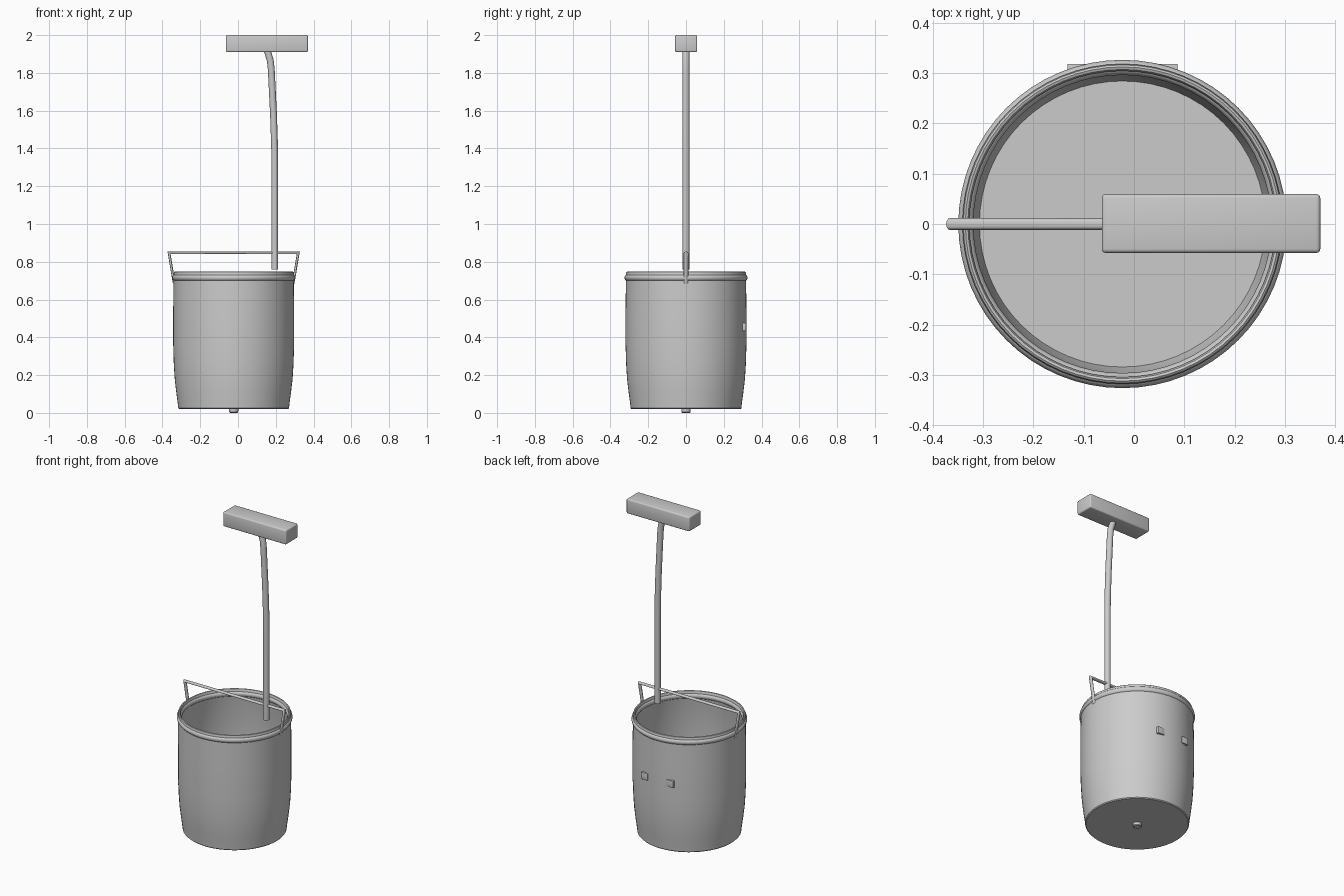
import bpy, bmesh, math
from mathutils import Vector

if "Cube" in bpy.data.objects:
    bpy.data.objects.remove(bpy.data.objects["Cube"])

CX = -0.023  # bucket axis

grey = bpy.data.materials.new("plain grey")
grey.diffuse_color = (0.6, 0.6, 0.6, 1)
grey.use_nodes = True
grey.node_tree.nodes["Principled BSDF"].inputs["Base Color"].default_value = grey.diffuse_color


def finish(name, bm, angle=35):
    bmesh.ops.recalc_face_normals(bm, faces=bm.faces)
    mesh = bpy.data.meshes.new(name)
    bm.to_mesh(mesh)
    bm.free()
    mesh.materials.append(grey)
    ob = bpy.data.objects.new(name, mesh)
    bpy.context.collection.objects.link(ob)
    bpy.ops.object.select_all(action='DESELECT')
    ob.select_set(True)
    bpy.context.view_layer.objects.active = ob
    bpy.ops.object.shade_smooth_by_angle(angle=math.radians(angle))
    return ob


def lathe(name, profile, steps=64, closed=False):
    """Spin (radius, z) points about the bucket axis."""
    bm = bmesh.new()
    verts = [bm.verts.new((CX + r, 0, z)) for r, z in profile]
    pairs = list(zip(verts, verts[1:]))
    if closed:
        pairs.append((verts[-1], verts[0]))
    edges = [bm.edges.new(p) for p in pairs]
    bmesh.ops.spin(bm, geom=verts + edges, cent=(CX, 0, 0), axis=(0, 0, 1),
                   angle=math.tau, steps=steps, use_duplicate=False)
    bmesh.ops.remove_doubles(bm, verts=bm.verts, dist=1e-4)
    return finish(name, bm)


def box(name, center, size, bevel=0.0):
    bm = bmesh.new()
    bmesh.ops.create_cube(bm, size=1)
    for v in bm.verts:
        v.co = Vector(center) + Vector([a * b for a, b in zip(v.co, size)])
    if bevel:
        bmesh.ops.bevel(bm, geom=bm.edges[:], offset=bevel, segments=3,
                        profile=0.5, affect='EDGES')
    return finish(name, bm)


def tube(name, path, radii, sides=16):
    """Sweep an ellipse (in-plane radius, y radius) along (x, z) points."""
    bm = bmesh.new()
    pts = [Vector(p) for p in path]
    rings = []
    for i, p in enumerate(pts):
        a = (p - pts[i - 1]).normalized() if i else None
        b = (pts[i + 1] - p).normalized() if i < len(pts) - 1 else None
        t = (a + b).normalized() if a and b else (a or b)
        n = Vector((t.y, -t.x))
        miter = 1 / max(0.5, t.dot(a or b))
        ring = []
        for k in range(sides):
            ang = math.tau * k / sides
            q = p + n * (math.cos(ang) * radii[0] * miter)
            ring.append(bm.verts.new((q.x, math.sin(ang) * radii[1], q.y)))
        rings.append(ring)
    for r0, r1 in zip(rings, rings[1:]):
        for k in range(sides):
            j = (k + 1) % sides
            bm.faces.new((r0[k], r0[j], r1[j], r1[k]))
    bm.faces.new(rings[0])
    bm.faces.new(rings[-1])
    return finish(name, bm, 50)


# Bucket: outer wall up, over the lip, and down inside to the floor
lathe("bucket", [
    (0, 0.02), (0.288, 0.02), (0.293, 0.025), (0.297, 0.06), (0.304, 0.11),
    (0.312, 0.18), (0.317, 0.26), (0.320, 0.36), (0.320, 0.55), (0.318, 0.71),
    (0.318, 0.738), (0.316, 0.745), (0.312, 0.748), (0.307, 0.746),
    (0.304, 0.740), (0.304, 0.71), (0.310, 0.69), (0.311, 0.36), (0.308, 0.26),
    (0.303, 0.18), (0.296, 0.11), (0.289, 0.06), (0.284, 0.035), (0, 0.035)])

# Rolled bead under the lip
lathe("rim_bead", [(0.311 + 0.015 * math.cos(a), 0.716 + 0.017 * math.sin(a))
                   for a in [math.tau * k / 12 for k in range(12)]], closed=True)

# Small nub under the base
lathe("base_nub", [(0, 0), (0.019, 0), (0.024, 0.004), (0.025, 0.022), (0, 0.022)], 24)

# Bail handle: flat top bar and two legs that lean in to the rim
tube("bail_handle", [(CX - 0.314, 0.685), (CX - 0.319, 0.71), (CX - 0.342, 0.847),
                     (CX + 0.342, 0.847), (CX + 0.319, 0.71), (CX + 0.314, 0.685)],
     (0.007, 0.012), 12)

# Two small tabs on the back wall
for side, label in ((-1, "left"), (1, "right")):
    box(f"back_tab_{label}", (CX + side * 0.087, 0.308, 0.455),
        (0.045, 0.020, 0.042), 0.002)

# Long bent rod with its grip
tube("ladle_rod", [(0.195, 0.758), (0.195, 1.10), (0.195, 1.30), (0.194, 1.40),
                   (0.188, 1.58), (0.180, 1.74), (0.176, 1.82), (0.171, 1.865),
                   (0.162, 1.895), (0.150, 1.93)], (0.018, 0.018), 20)
box("grip", (0.153, 0.001, 1.955), (0.434, 0.117, 0.09), 0.008)
